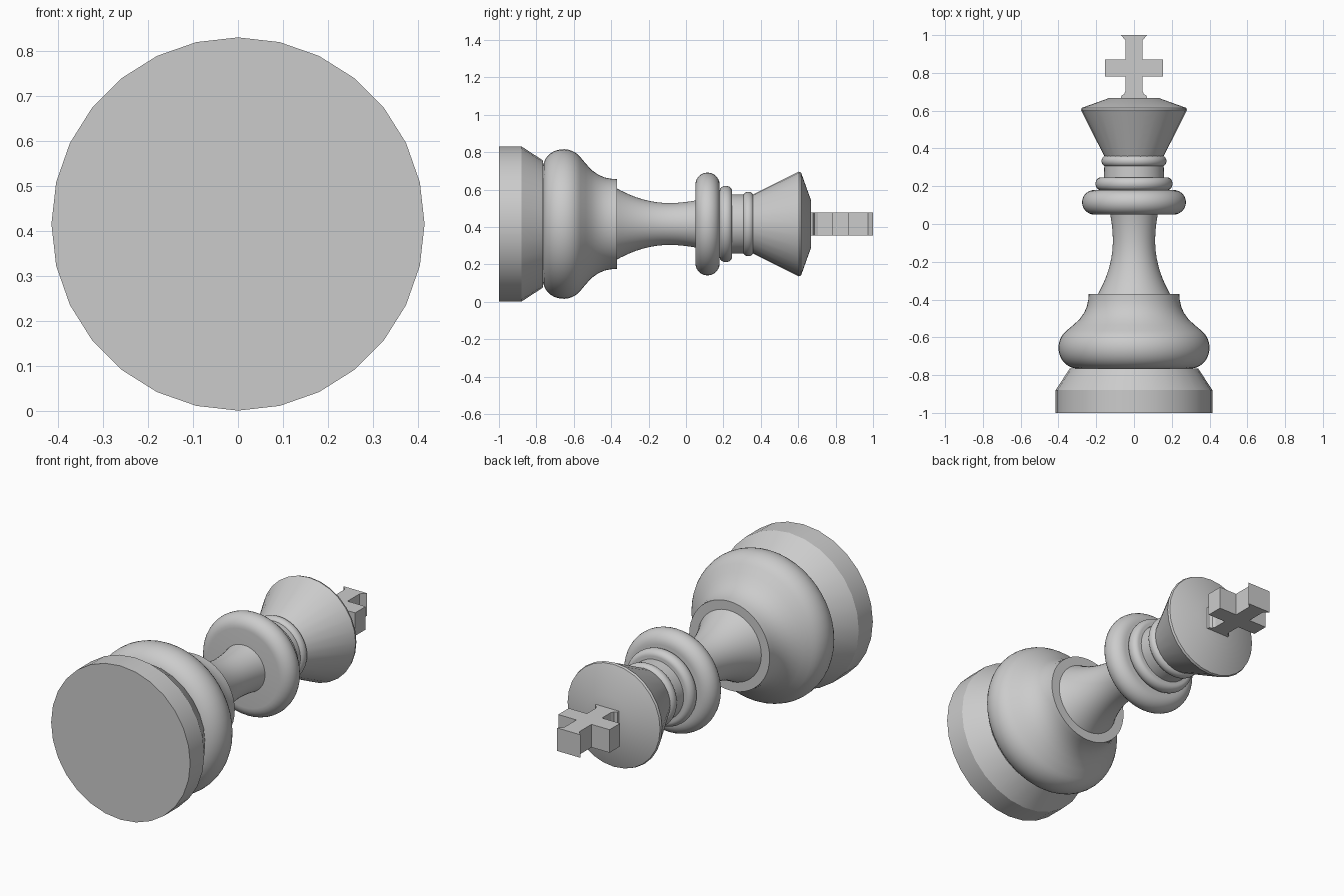
import bpy, bmesh, math

cube = bpy.data.objects.get("Cube")
if cube:
    bpy.data.objects.remove(cube, do_unlink=True)

AXIS_Z = 0.416

grey = bpy.data.materials.new("light_grey")
grey.use_nodes = True
COLOUR = (0.6, 0.6, 0.6, 1)
grey.diffuse_color = COLOUR
grey.node_tree.nodes["Principled BSDF"].inputs["Base Color"].default_value = COLOUR


def finish(name, bm, smooth=None):
    bmesh.ops.recalc_face_normals(bm, faces=bm.faces)
    mesh = bpy.data.meshes.new(name)
    bm.to_mesh(mesh)
    bm.free()
    mesh.materials.append(grey)
    obj = bpy.data.objects.new(name, mesh)
    obj.location.z = AXIS_Z
    bpy.context.collection.objects.link(obj)
    if smooth:
        bpy.ops.object.select_all(action='DESELECT')
        obj.select_set(True)
        bpy.context.view_layer.objects.active = obj
        bpy.ops.object.shade_smooth_by_angle(angle=math.radians(smooth))
    return obj


def lathe(name, profile, sides=28, smooth=32):
    """Turn (y, radius) points about the long axis and cap both ends."""
    bm = bmesh.new()
    rings = []
    for y, r in profile:
        angles = [2 * math.pi * k / sides for k in range(sides)]
        rings.append([bm.verts.new((r * math.sin(a), y, r * math.cos(a))) for a in angles])
    for a, b in zip(rings, rings[1:]):
        for k in range(sides):
            n = (k + 1) % sides
            bm.faces.new((a[k], a[n], b[n], b[k]))
    bm.faces.new(rings[0])
    bm.faces.new(rings[-1])
    return finish(name, bm, smooth)


def arc(y, r, half_y, half_r, start=-90, end=90, steps=14):
    """Elliptical bulge centred on (y, r), angles measured from the widest point."""
    out = []
    for i in range(steps + 1):
        a = math.radians(start + (end - start) * i / steps)
        out.append((y + half_y * math.sin(a), r + half_r * math.cos(a)))
    return out


# Foot
lathe("base", [(-1, 0.415), (-0.88, 0.415), (-0.765, 0.34)])

# Rounded body sweeping into a concave shoulder with a flat rim
body = arc(-0.655, 0.3, 0.11, 0.1, -90, 55)
body += [(-0.535, 0.322), (-0.505, 0.289), (-0.47, 0.264), (-0.435, 0.249),
         (-0.4, 0.242), (-0.37, 0.24)]
lathe("body", body, 48)

# Waisted stem, a curve either side of its narrowest point
stem = []
for i in range(17):
    y = -0.38 + i * 0.45 / 16
    t = y + 0.09
    stem.append((y, 0.112 + (1.0 if t < 0 else 0.7) * t * t))
lathe("stem", stem, 48)

# Collar and neck rings
lathe("collar", arc(0.115, 0.21, 0.065, 0.065), 48)
lathe("upper_collar", arc(0.213, 0.175, 0.034, 0.029), 48)
lathe("neck", [(0.2, 0.16), (0.36, 0.156)], 48)
lathe("neck_ring", arc(0.333, 0.145, 0.029, 0.027), 48)

# Flared crown with a shallow top
lathe("crown", [(0.35, 0.153), (0.603, 0.28), (0.615, 0.276), (0.668, 0.128)])

# Cross outline: right half, mirrored for the left
half = [(0.07, 0.665), (0.066, 0.68), (0.052, 0.688), (0.045, 0.705), (0.045, 0.78),
        (0.153, 0.78), (0.153, 0.87), (0.045, 0.87), (0.045, 0.973), (0.07, 1)]
outline = half + [(-x, y) for x, y in reversed(half)]
bm = bmesh.new()
face = bm.faces.new([bm.verts.new((x, y, -0.062)) for x, y in outline])
new = bmesh.ops.extrude_face_region(bm, geom=[face])["geom"]
bmesh.ops.translate(bm, vec=(0, 0, 0.124), verts=[v for v in new if isinstance(v, bmesh.types.BMVert)])
finish("cross", bm)
